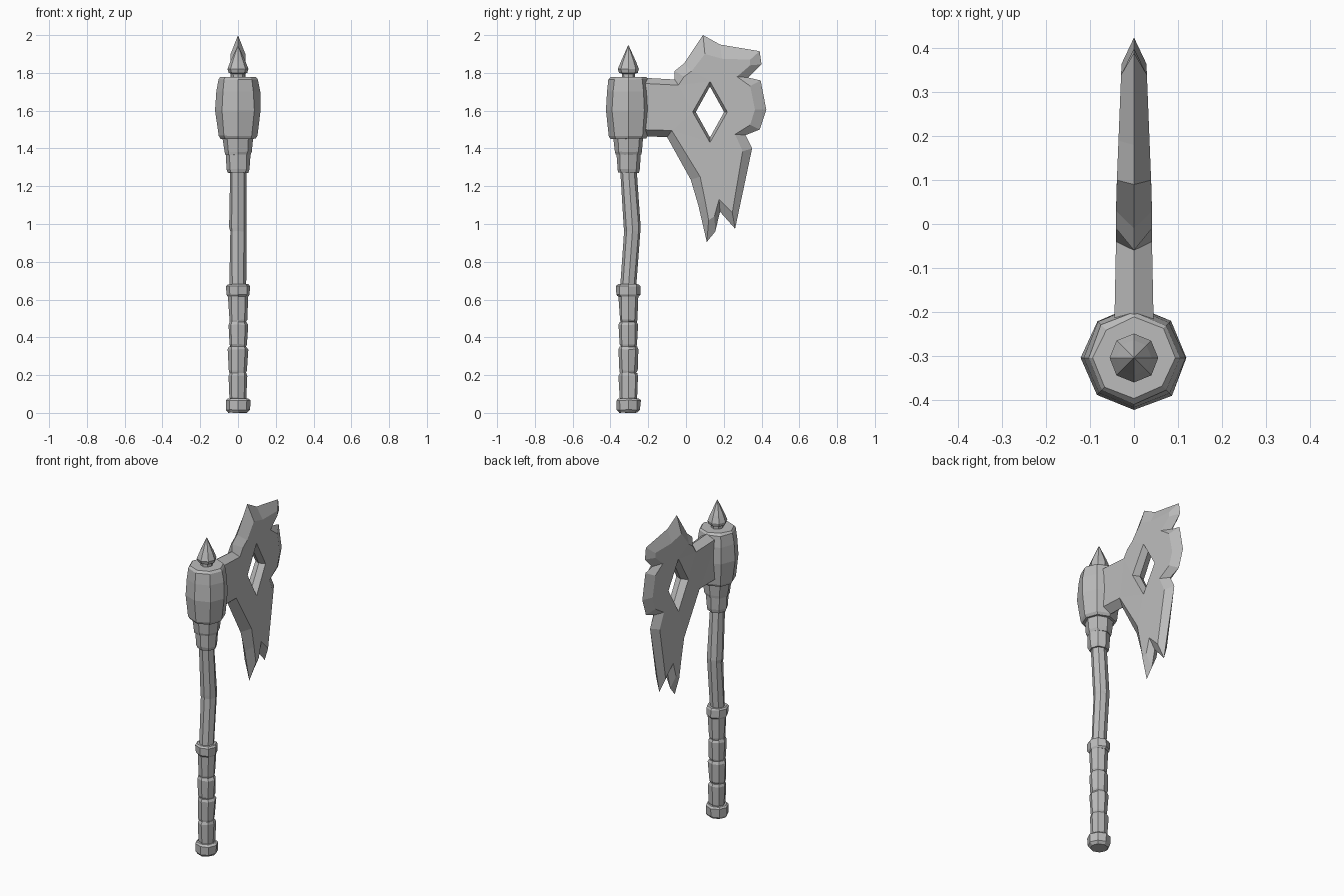
import bpy
import bmesh
import math
import random

random.seed(4)
SIDES = 8
AXIS_Y = -0.305

cube = bpy.data.objects.get("Cube")
if cube:
    bpy.data.objects.remove(cube, do_unlink=True)

# One plain stone grey for the whole model
stone = bpy.data.materials.new("stone_grey")
stone.use_nodes = True
grey = (0.5, 0.5, 0.5, 1)
stone.diffuse_color = grey
stone.node_tree.nodes["Principled BSDF"].inputs["Base Color"].default_value = grey


def finish(bm, name):
    """Turn a bmesh into a flat shaded object."""
    bmesh.ops.recalc_face_normals(bm, faces=bm.faces)
    mesh = bpy.data.meshes.new(name)
    bm.to_mesh(mesh)
    bm.free()
    mesh.materials.append(stone)
    obj = bpy.data.objects.new(name, mesh)
    bpy.context.collection.objects.link(obj)
    return obj


def turned(name, profile, centre=lambda z: AXIS_Y, wobble=0.003):
    """Eight sided turned part from (radius, height) pairs, slightly hand hewn."""
    bm = bmesh.new()
    rings = []
    for radius, z in profile:
        ring = []
        for i in range(SIDES):
            a = math.tau * i / SIDES
            r = radius + random.uniform(-wobble, wobble)
            dz = random.uniform(0, wobble)
            ring.append(bm.verts.new((r * math.cos(a), centre(z) + r * math.sin(a), z + dz)))
        rings.append(ring)
    for low, high in zip(rings, rings[1:]):
        for i in range(SIDES):
            j = (i + 1) % SIDES
            bm.faces.new((low[i], low[j], high[j], high[i]))
    bm.faces.new(rings[0])
    bm.faces.new(rings[-1])
    return finish(bm, name)


# Pommel and wrapped grip
turned("pommel", [(0.05, 0), (0.062, 0.015), (0.064, 0.065), (0.055, 0.075)])
breaks = [0.07, 0.21, 0.35, 0.48, 0.63]
for n, (low, high) in enumerate(zip(breaks, breaks[1:])):
    turned(f"grip_wrap_{n + 1}",
           [(0.043, low), (0.047, low + 0.012), (0.052, high - 0.015), (0.045, high)])
turned("grip_ring", [(0.055, 0.615), (0.063, 0.625), (0.064, 0.67), (0.055, 0.68)])


# Shaft with a kink towards the blade in the middle
def bent(z):
    return AXIS_Y + 0.022 * max(0, 1 - abs(z - 0.97) / 0.3)


turned("shaft", [(0.044, 0.66), (0.043, 0.96), (0.045, 0.98), (0.043, 1.3)], bent)

# Stepped collar, head and finial
turned("lower_collar", [(0.054, 1.27), (0.06, 1.29), (0.066, 1.38)])
turned("upper_collar", [(0.068, 1.365), (0.074, 1.38), (0.08, 1.46)])
turned("head", [(0.095, 1.45), (0.104, 1.465), (0.12, 1.6), (0.115, 1.7),
                (0.104, 1.765), (0.092, 1.777)])
turned("finial", [(0.035, 1.77), (0.035, 1.795), (0.05, 1.8), (0.056, 1.82),
                  (0.04, 1.86), (0.001, 1.945)], wobble=0.001)

# Blade: each row is a sharp rim point and its matching face point (y, z, y, z)
RIM = [
    (-.24, 1.775, -.24, 1.745), (-.06, 1.765, -.04, 1.735),
    (-.06, 1.81, -.01, 1.78), (-.01, 1.85, .03, 1.81),
    (.09, 2, .1, 1.9), (.18, 1.95, .19, 1.875),
    (.39, 1.915, .34, 1.87), (.4, 1.845, .34, 1.84),
    (.33, 1.775, .27, 1.78), (.395, 1.76, .34, 1.73),
    (.425, 1.605, .365, 1.605), (.39, 1.5, .34, 1.525),
    (.315, 1.47, .26, 1.475), (.35, 1.4, .3, 1.385),
    (.26, .975, .245, 1.06), (.18, 1.065, .175, 1.13),
    (.155, .96, .15, 1.04), (.11, .905, .12, 1.02),
    (.065, 1.1, .1, 1.13), (.025, 1.235, .075, 1.25),
    (-.1, 1.46, -.075, 1.495), (-.24, 1.465, -.24, 1.5),
]
HOLE_Y, HOLE_Z = 0.127, 1.593


def diamond(width, height):
    return [(HOLE_Y, HOLE_Z + height), (HOLE_Y + width, HOLE_Z),
            (HOLE_Y, HOLE_Z - height), (HOLE_Y - width, HOLE_Z)]


def half_thickness(y):
    return 0.041 - 0.04 * max(0, y - 0.05) if y > -0.1 else 0.045


bm = bmesh.new()


def loop(points):
    return [bm.verts.new((0, y, z)) for y, z in points]


def skirt(a, b):
    """Bevel faces between two matching loops."""
    for i in range(len(a)):
        j = (i + 1) % len(a)
        bm.faces.new((a[i], a[j], b[j], b[i]))


rim = loop([row[:2] for row in RIM])
hole_rim = loop(diamond(0.075, 0.135))
for side in (-1, 1):
    face = loop([row[2:] for row in RIM])
    hole = loop(diamond(0.092, 0.162))
    edges = [bm.edges.new((ring[i - 1], ring[i]))
             for ring in (face, hole) for i in range(len(ring))]
    bmesh.ops.triangle_fill(bm, edges=edges, use_beauty=True, normal=(side, 0, 0))
    for v in face + hole:
        v.co.x = side * half_thickness(v.co.y)
    skirt(rim, face)
    skirt(hole_rim, hole)
finish(bm, "blade")
